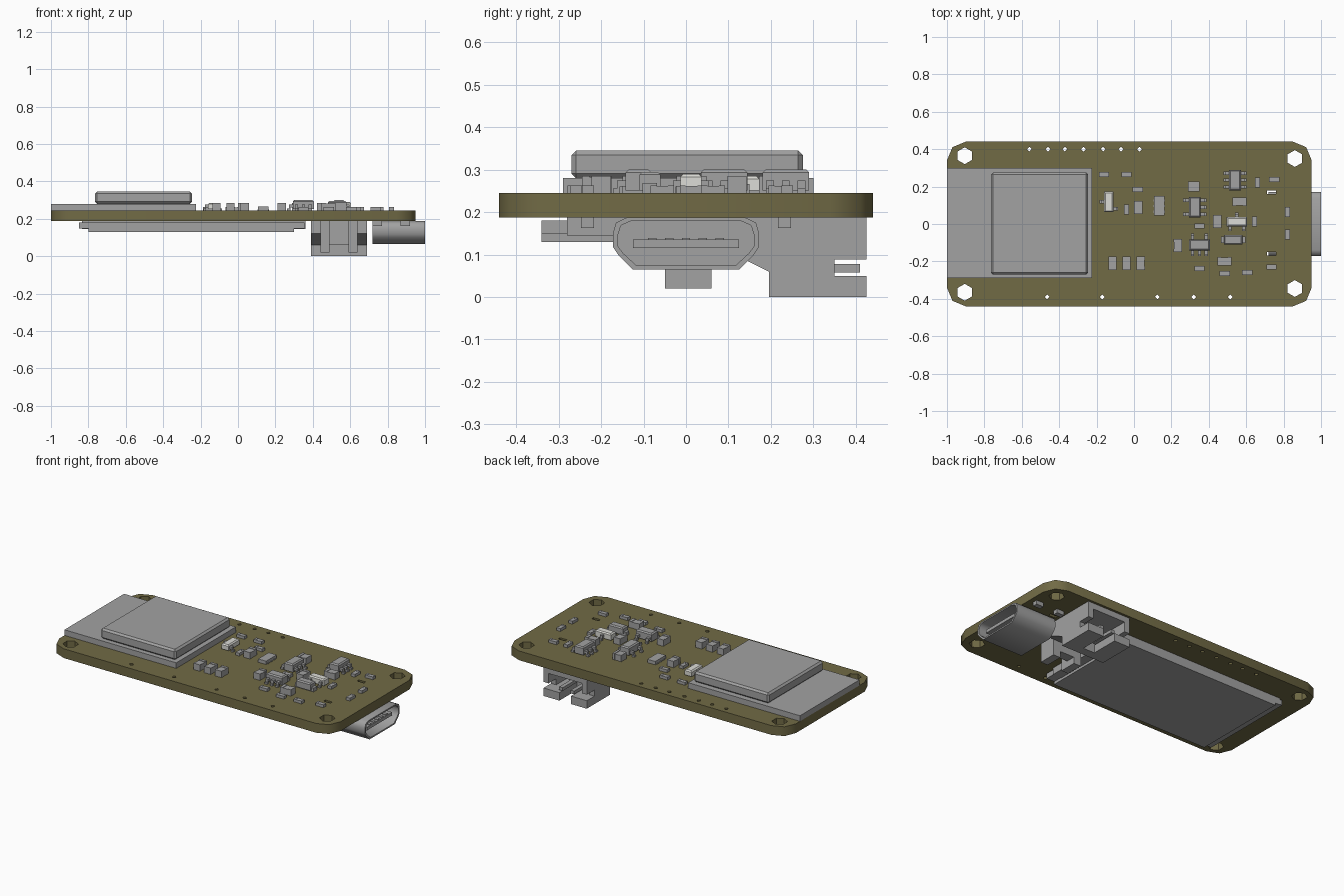
import bpy, bmesh, math
from mathutils import Matrix

if "Cube" in bpy.data.objects:
    bpy.data.objects.remove(bpy.data.objects["Cube"])


def material(name, rgb):
    m = bpy.data.materials.new(name)
    m.use_nodes = True
    m.diffuse_color = (*rgb, 1)
    m.node_tree.nodes["Principled BSDF"].inputs["Base Color"].default_value = (*rgb, 1)
    return m


OLIVE = material("olive board", (0.165, 0.145, 0.06))
GREY = material("grey", (0.36, 0.36, 0.36))
WHITE = material("pale lens", (0.72, 0.72, 0.68))
TOP, UNDER = 0.245, 0.187


def finish(name, bm, mat, smooth=False):
    bmesh.ops.recalc_face_normals(bm, faces=bm.faces)
    me = bpy.data.meshes.new(name)
    bm.to_mesh(me)
    bm.free()
    me.materials.append(mat)
    ob = bpy.data.objects.new(name, me)
    bpy.context.collection.objects.link(ob)
    if smooth:
        bpy.ops.object.select_all(action='DESELECT')
        ob.select_set(True)
        bpy.context.view_layer.objects.active = ob
        bpy.ops.object.shade_smooth_by_angle(angle=math.radians(50))
    return ob


def add_box(bm, x0, x1, y0, y1, z0, z1):
    m = Matrix.Translation(((x0 + x1) / 2, (y0 + y1) / 2, (z0 + z1) / 2))
    m = m @ Matrix.Diagonal((x1 - x0, y1 - y0, z1 - z0, 1))
    return bmesh.ops.create_cube(bm, size=1, matrix=m)["verts"]


def boxes(name, spans, mat=GREY):
    bm = bmesh.new()
    for s in spans:
        add_box(bm, *s)
    return finish(name, bm, mat)


def prism(bm, pts, axis, a, b):
    """Extrude an outline from a to b along z or x."""
    place = (lambda p, h: (*p, h)) if axis == "z" else (lambda p, h: (h, *p))
    lo = [bm.verts.new(place(p, a)) for p in pts]
    hi = [bm.verts.new(place(p, b)) for p in pts]
    bm.faces.new(lo)
    bm.faces.new(hi)
    for i in range(len(pts)):
        j = (i + 1) % len(pts)
        bm.faces.new((lo[i], lo[j], hi[j], hi[i]))


# Circuit board with rounded corners
R = 0.1
outline = []
for k, (cx, cy) in enumerate([(0.85, 0.34), (-0.9, 0.34), (-0.9, -0.34), (0.85, -0.34)]):
    for s in range(3):
        a = math.pi / 2 * (k + s / 2)
        outline.append((cx + R * math.cos(a), cy + R * math.sin(a)))
bm = bmesh.new()
prism(bm, outline, "z", UNDER, TOP)
board = finish("board", bm, OLIVE, True)

# Mounting holes, edge vias and socket slots
bm = bmesh.new()


def add_hole(x, y, r, sides):
    bmesh.ops.create_cone(bm, cap_ends=True, segments=sides, radius1=r, radius2=r, depth=0.3,
                          matrix=Matrix.Translation((x, y, 0.2)))


for x, y in [(-0.905, 0.365), (0.86, 0.35), (-0.905, -0.365), (0.86, -0.345)]:
    add_hole(x, y, 0.045, 6)
for x in (-0.56, -0.46, -0.37, -0.27, -0.165, -0.07, 0.03):
    add_hole(x, 0.4, 0.013, 4)
for x in (-0.465, -0.17, 0.125, 0.32, 0.515):
    add_hole(x, -0.39, 0.013, 4)
for y in (0.17, -0.16):
    add_box(bm, 0.712, 0.76, y - 0.009, y + 0.009, 0.1, 0.3)
cutter = finish("hole_cutter", bm, OLIVE)
cutter.hide_render = True
cutter.hide_viewport = True
mod = board.modifiers.new("holes", 'BOOLEAN')
mod.operation = 'DIFFERENCE'
mod.solver = 'EXACT'
mod.object = cutter

# Radio module with its shielding can
boxes("module_base", [(-1, -0.225, -0.29, 0.3, TOP, 0.28)])
can = boxes("shield_can", [(-0.765, -0.245, -0.27, 0.275, 0.28, 0.345)])
bev = can.modifiers.new("edge", 'BEVEL')
bev.width, bev.segments = 0.011, 1

# Chip resistors and capacitors: x, y, width, depth, height
SMALL, MID, TALL = 0.018, 0.028, 0.04
chip_groups = [
    (0.055, 0.027, SMALL, [(-.16, .265), (-.04, .265), (.02, .185), (.35, -.01), (.35, -.238),
                           (.485, -.265), (.605, -.26), (.735, -.23), (.75, .238)]),
    (0.027, 0.055, SMALL, [(-.04, .078), (.66, .222), (.82, .064), (.82, -.056), (.645, .013)]),
    (0.045, 0.07, TALL, [(.023, .088), (.445, .013), (.235, -.115),
                         (-.115, -.21), (-.04, -.21), (.035, -.21)]),
    (0.075, 0.045, TALL, [(.485, -.2), (.565, .12)]),
    (0.06, 0.055, TALL, [(.32, .2)]),
]
for w, d, h, spots in chip_groups:
    for x, y in spots:
        bm = bmesh.new()
        u, v = w / 2, d / 2
        add_box(bm, x - u * .98, x + u * .98, y - v * .96, y + v * .96, TOP, TOP + h * 0.93)
        for s in (-1, 1):
            if w > d:
                ends = sorted((x + s * u, x + s * u * 0.5))
                add_box(bm, *ends, y - v, y + v, TOP, TOP + h)
            else:
                ends = sorted((y + s * v, y + s * v * 0.5))
                add_box(bm, x - u, x + u, *ends, TOP, TOP + h)
        finish("chip_part", bm, GREY)


# Leaded packages: bevelled body with bent pins on two sides
def package(name, x, y, length, width, pins, turned, mat=GREY, height=0.3):
    bm = bmesh.new()
    add_box(bm, -width / 2, width / 2, -length / 2, length / 2, TOP + 0.006, height)
    top = [e for e in bm.edges if all(v.co.z > height - 0.001 for v in e.verts)]
    bmesh.ops.bevel(bm, geom=top, offset=0.007, segments=1, affect='EDGES')
    leads = bmesh.new()
    for s, rows in zip((-1, 1), pins):
        for t in rows:
            for near, far, z0, z1 in ((0.5, 0.8, 0.26, 0.275), (0.72, 0.85, TOP, 0.275),
                                      (0.8, 1.0, TOP, 0.256)):
                xs = sorted((s * near * width, s * far * width))
                add_box(leads, *xs, t - 0.009, t + 0.009, z0, z1)
    place = Matrix.Translation((x, y, 0))
    if turned:
        place = place @ Matrix.Rotation(math.pi / 2, 4, 'Z')
    for b, label, m in ((bm, "_body", mat), (leads, "_pins", GREY)):
        bmesh.ops.transform(b, matrix=place, verts=b.verts)
        finish(name + label, b, m)


three = (-0.037, 0, 0.037)
two = (-0.037, 0.037)
package("regulator", 0.54, 0.235, 0.11, 0.062, (three, three), False)
package("charger", 0.325, 0.09, 0.11, 0.062, (two, three), False)
package("transistor", 0.35, -0.112, 0.11, 0.06, (three, two), True)
package("diode", 0.53, -0.085, 0.1, 0.05, ((), ()), True, height=0.295)
boxes("diode_ends", [(0.465, 0.595, -0.102, -0.068, TOP, 0.268)])
package("status_lamp", -0.135, 0.118, 0.11, 0.05, ((0,), (-0.037,)), False, WHITE, 0.285)
package("charge_lamp", 0.55, 0.012, 0.11, 0.05, (two, (0,)), True, WHITE, 0.29)
boxes("bridge_chip", [(0.108, 0.163, 0.045, 0.15, TOP, 0.266)]
      + [(0.104, 0.167, t, t + 0.012, TOP, 0.25) for t in (0.06, 0.09, 0.12)])

# Display panel under the board
boxes("display_back", [(-0.835, 0.36, -0.28, 0.28, 0.145, UNDER)])
boxes("display_glass", [(-0.85, 0.355, -0.34, 0.28, 0.148, 0.18)])
boxes("display_front", [(-0.8, 0.3, -0.34, 0.28, 0.13, 0.15)])

# Micro socket: hollow shell, rear block and tongue
half = [(0.14, 0.187), (0.165, 0.175), (0.172, 0.15), (0.172, 0.118), (0.16, 0.1), (0.125, 0.065)]
outer = half + [(-y, z) for y, z in reversed(half)]
inner = [(y * 0.93, 0.128 + (z - 0.128) * 0.86) for y, z in outer]
bm = bmesh.new()
rings = [[bm.verts.new((x, *p)) for p in loop]
         for x, loop in ((0.72, outer), (1, outer), (1, inner), (0.8, inner))]
for a, b in zip(rings, rings[1:]):
    for i in range(len(a)):
        j = (i + 1) % len(a)
        bm.faces.new((a[i], a[j], b[j], b[i]))
bm.faces.new(rings[0])
bm.faces.new(rings[-1])
finish("socket_shell", bm, GREY, True)
boxes("socket_tongue", [(0.79, 0.98, -0.125, 0.125, 0.115, 0.135)])
boxes("socket_contacts", [(0.8, 0.975, t - 0.01, t + 0.01, 0.135, 0.139)
                          for t in (-0.08, -0.04, 0, 0.04, 0.08)])
boxes("socket_tabs", [(x, x + 0.05, s * 0.232 - 0.015, s * 0.232 + 0.015, 0.162, UNDER)
                      for x in (0.72, 0.87) for s in (-1, 1)])

# Battery connector under the board
bm = bmesh.new()
prism(bm, [(0.06, 0.12), (0.145, 0.085), (0.195, 0.06), (0.195, 0), (0.25, 0), (0.25, UNDER),
           (0.06, UNDER)], "x", 0.39, 0.69)
finish("connector_back", bm, GREY)
boxes("connector_sides", [s for x in (0.39, 0.655) for s in (
    (x, x + 0.035, 0.25, 0.35, 0, UNDER), (x, x + 0.035, 0.35, 0.425, 0.088, UNDER))])
boxes("connector_roof", [(0.39, 0.69, 0.25, 0.425, 0.15, UNDER)])
boxes("connector_floor", [(x, x + 0.11, y0, y1, 0, z) for x in (0.39, 0.58)
                          for y0, y1, z in ((0.25, 0.35, 0.05), (0.35, 0.425, 0.05))])
boxes("connector_pins", [(x - 0.012, x + 0.012, 0.25, 0.41, 0.058, 0.078) for x in (0.5, 0.58)])
boxes("connector_leads", [(x, x + 0.05, -0.05, 0.06, 0.02, UNDER) for x in (0.44, 0.59)]
      + [(0.44, 0.64, 0, 0.06, 0.06, UNDER)])
